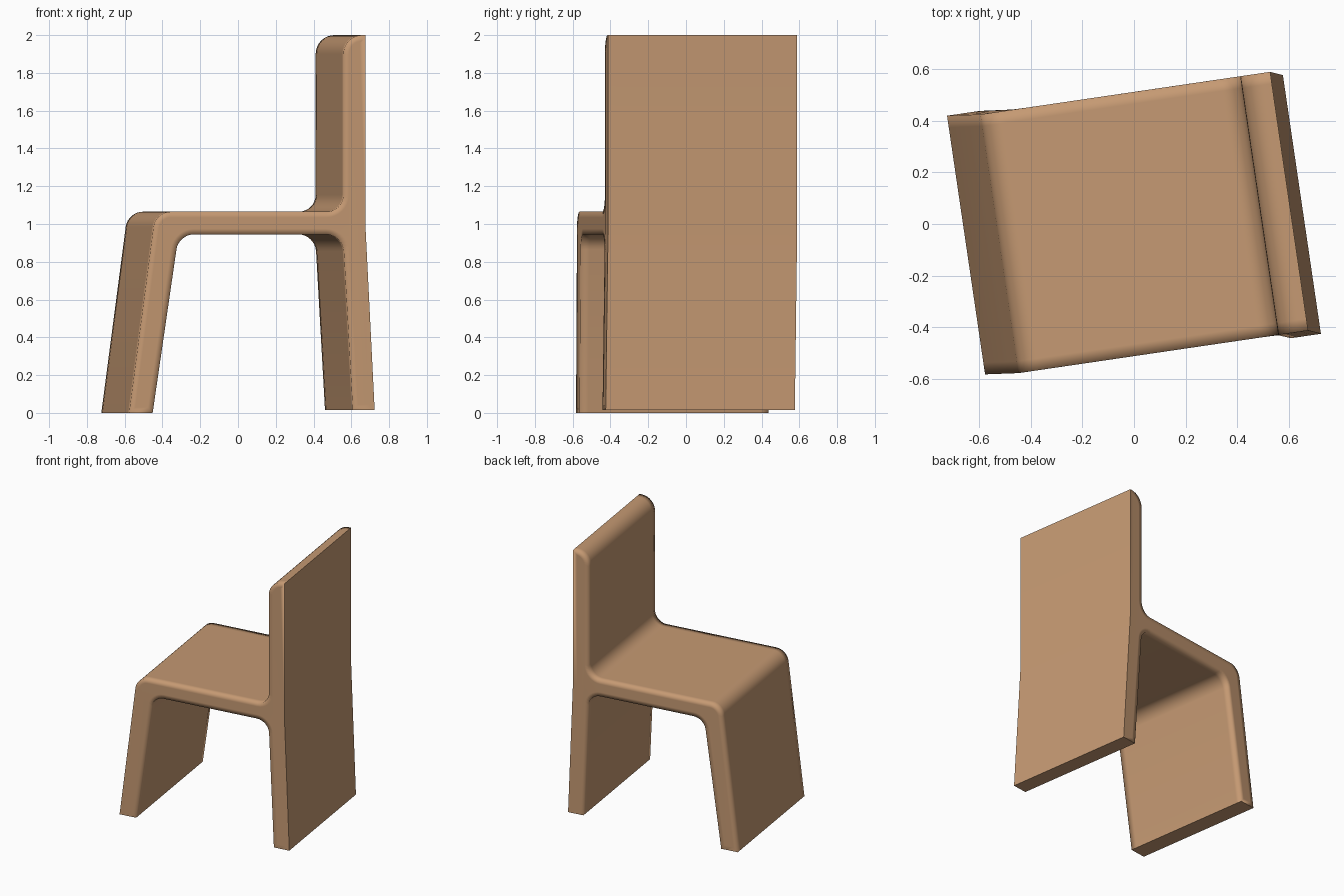
import bpy, bmesh, math
from mathutils import Matrix

if "Cube" in bpy.data.objects:
    bpy.data.objects.remove(bpy.data.objects["Cube"])


def fillet(prev, corner, nxt, r, n=8):
    """Round a profile corner, starting r before it and ending r after it."""
    def toward(p):
        d = math.dist(p, corner)
        return [corner[i] + (p[i] - corner[i]) * r / d for i in (0, 1)]
    a, b = toward(prev), toward(nxt)
    k = 0.552  # cubic handles approximating a circular arc
    h1 = [a[i] + (corner[i] - a[i]) * k for i in (0, 1)]
    h2 = [b[i] + (corner[i] - b[i]) * k for i in (0, 1)]
    pts = []
    for j in range(n + 1):
        t = j / n
        s = 1 - t
        pts.append(tuple(s**3 * a[i] + 3 * s * s * t * h1[i]
                         + 3 * s * t * t * h2[i] + t**3 * b[i] for i in (0, 1)))
    return pts


# side profile of the chair: (along seat, height, corner radius)
corners = [
    (-0.655, 0.0, 0), (-0.529, 0.0, 0),
    (-0.392, 0.945, 0.08), (0.487, 0.945, 0.09),
    (0.537, 0.014, 0), (0.654, 0.014, 0),
    (0.607, 1.0, 0), (0.607, 2.0, 0),
    (0.49, 2.0, 0.1), (0.49, 1.065, 0.09),
    (-0.516, 1.065, 0.08),
]
profile = []
for i, (u, z, r) in enumerate(corners):
    if r:
        profile += fillet(corners[i - 1][:2], (u, z),
                          corners[(i + 1) % len(corners)][:2], r)
    else:
        profile.append((u, z))


def leg_shift(u, z):
    """Legs also lean slightly sideways toward the floor."""
    down = max(0.0, 1 - z / 0.945)
    return down * (0.014 if u < 0 else -0.02)


# sweep the profile across the width, with loops close to both sides
bm = bmesh.new()
rings = [[bm.verts.new((u, v + leg_shift(u, z), z)) for u, z in profile]
         for v in (-0.506, -0.46, 0.46, 0.506)]
n = len(profile)
for a, b in zip(rings, rings[1:]):
    for i in range(n):
        j = (i + 1) % n
        bm.faces.new((a[i], a[j], b[j], b[i]))
caps = [bm.faces.new(rings[0]), bm.faces.new(rings[-1])]
bmesh.ops.recalc_face_normals(bm, faces=bm.faces)
bmesh.ops.inset_individual(bm, faces=caps, thickness=0.03, use_even_offset=True)

# soft shading, but crisp feet and a crisp rear face
for f in bm.faces:
    f.smooth = True
for e in bm.edges:
    feet = all(v.co.z < 0.02 for v in e.verts)
    rear = all(v.co.x > 0.6 for v in e.verts)
    if (feet or rear) and e.calc_face_angle(0) > math.radians(50):
        e.smooth = False

# the chair stands slightly turned
bm.transform(Matrix.Rotation(math.atan(0.147), 4, 'Z'))
mesh = bpy.data.meshes.new("chair")
bm.to_mesh(mesh)
bm.free()

wood = bpy.data.materials.new("warm tan wood")
wood.diffuse_color = (0.56, 0.32, 0.17, 1)
wood.use_nodes = True
wood.node_tree.nodes["Principled BSDF"].inputs["Base Color"].default_value = wood.diffuse_color
mesh.materials.append(wood)
chair = bpy.data.objects.new("chair", mesh)
bpy.context.collection.objects.link(chair)
